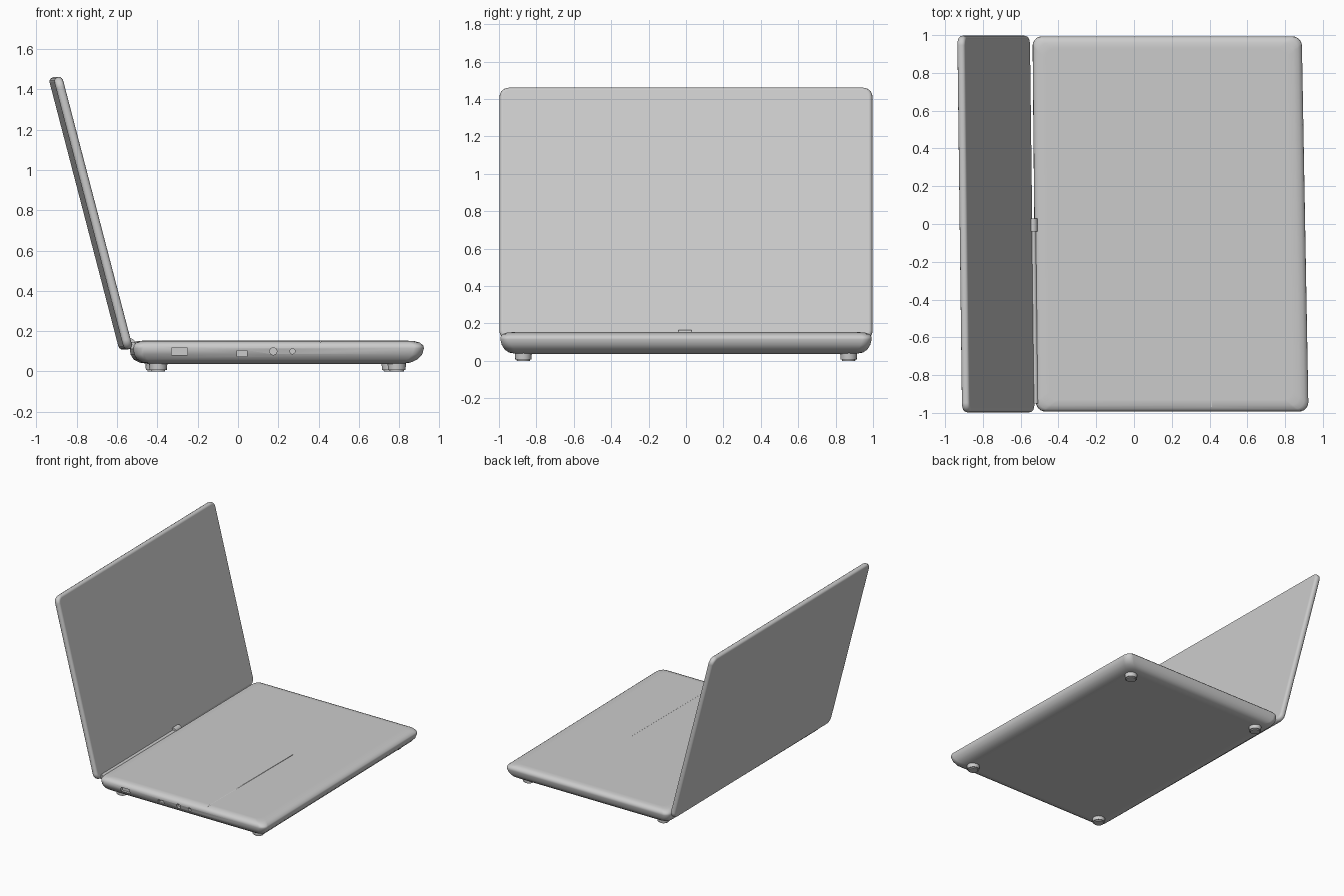
import bpy, bmesh, math
from mathutils import Matrix, Vector

cube = bpy.data.objects.get("Cube")
if cube:
    bpy.data.objects.remove(cube, do_unlink=True)

grey = bpy.data.materials.new("light grey")
grey.use_nodes = True
grey.diffuse_color = (0.6, 0.6, 0.6, 1)
grey.node_tree.nodes["Principled BSDF"].inputs["Base Color"].default_value = (0.6, 0.6, 0.6, 1)


def finish(name, bm, angle=50):
    """Turn a bmesh into a smooth grey object."""
    bmesh.ops.recalc_face_normals(bm, faces=bm.faces)
    mesh = bpy.data.meshes.new(name)
    bm.to_mesh(mesh)
    bm.free()
    mesh.materials.append(grey)
    obj = bpy.data.objects.new(name, mesh)
    bpy.context.collection.objects.link(obj)
    bpy.ops.object.select_all(action="DESELECT")
    obj.select_set(True)
    bpy.context.view_layer.objects.active = obj
    bpy.ops.object.shade_smooth_by_angle(angle=math.radians(angle))
    return obj


def rounded_rect(x0, x1, half_y, r, steps=6):
    """Outline points of a rectangle with round corners."""
    corners = [(x1 - r, half_y - r), (x0 + r, half_y - r),
               (x0 + r, r - half_y), (x1 - r, r - half_y)]
    for i, (cx, cy) in enumerate(corners):
        for s in range(steps + 1):
            a = (i + s / steps) * math.pi / 2
            yield cx + r * math.cos(a), cy + r * math.sin(a)


def slab(levels, warp):
    """Loft stacked rounded outlines (z, x0, x1, half_y, radius)."""
    bm = bmesh.new()
    rings = []
    for z, x0, x1, half_y, r in levels:
        rings.append([bm.verts.new(warp(Vector((x, y, z))))
                      for x, y in rounded_rect(x0, x1, half_y, r)])
    for low, high in zip(rings, rings[1:]):
        for i in range(len(low)):
            j = (i + 1) % len(low)
            bm.faces.new((low[i], low[j], high[j], high[i]))
    bm.faces.new(rings[0])
    bm.faces.new(rings[-1])
    return bm


def weighted(obj):
    obj.modifiers.new("even shading", "WEIGHTED_NORMAL").keep_sharp = True


# Keyboard half, with a slightly skewed outline and a scooped underside
def skew_base(p):
    return Vector((p.x - p.y * (0.0125 + 0.006 * p.x), p.y, p.z))


base = finish("base", slab([
    (0.036, -0.43, 0.79, 0.90, 0.04),
    (0.044, -0.48, 0.84, 0.945, 0.05),
    (0.060, -0.51, 0.875, 0.97, 0.05),
    (0.085, -0.525, 0.897, 0.985, 0.05),
    (0.115, -0.528, 0.906, 0.993, 0.05),
    (0.130, -0.526, 0.902, 0.991, 0.05),
    (0.143, -0.515, 0.885, 0.98, 0.05),
    (0.150, -0.495, 0.86, 0.96, 0.05),
    (0.153, -0.46, 0.82, 0.93, 0.05),
], skew_base))


def cut(name, size, loc, round_hole=False):
    """Recess the base with a hidden cutter."""
    bm = bmesh.new()
    if round_hole:
        bmesh.ops.create_cone(bm, cap_ends=True, segments=16, radius1=0.5, radius2=0.5, depth=1,
                              matrix=Matrix.Rotation(math.pi / 2, 4, "X"))
    else:
        bmesh.ops.create_cube(bm, size=1)
    bmesh.ops.transform(bm, verts=bm.verts,
                        matrix=Matrix.Translation(loc) @ Matrix.Diagonal((*size, 1)))
    cutter = finish(name, bm)
    cutter.hide_render = True
    cutter.hide_set(True)
    cutter.display_type = "WIRE"
    mod = base.modifiers.new(name, "BOOLEAN")
    mod.operation = "DIFFERENCE"
    mod.object = cutter


# Ports in the side and the fine seam in the top
cut("wide_port_cutter", (0.08, 0.05, 0.035), (-0.29, -0.99, 0.1))
cut("middle_port_cutter", (0.05, 0.05, 0.03), (0.02, -0.99, 0.09))
cut("round_port_cutter", (0.036, 0.05, 0.036), (0.175, -0.99, 0.1), True)
cut("small_port_cutter", (0.026, 0.05, 0.026), (0.27, -0.99, 0.1), True)
cut("seam_cutter", (0.004, 1.1, 0.012), (0.41, -0.45, 0.153))
weighted(base)

# Screen half, leaning back from the hinge
lean = math.radians(14.6)
tilt = Matrix(((-math.sin(lean), 0, math.cos(lean)), (0, -1, 0),
               (math.cos(lean), 0, math.sin(lean))))


def place_screen(p):
    q = tilt @ p + Vector((-0.555, 0, 0.11))
    q.x -= 0.0125 * q.y
    return q


screen = finish("screen", slab([
    (z, inset, 1.395 - inset, 0.997 - inset, 0.05 - inset)
    for z, inset in [(-0.022, 0.02), (-0.019, 0.01), (-0.012, 0.003), (0, 0),
                     (0.012, 0.003), (0.019, 0.01), (0.022, 0.02)]
], place_screen))
weighted(screen)


# Hinge rod along one half of the joint, ending in a small knuckle
def rod(name, radius, y0, y1, x, z):
    bm = bmesh.new()
    bmesh.ops.create_cone(bm, cap_ends=True, segments=16, radius1=radius, radius2=radius,
                          depth=y1 - y0, matrix=Matrix.Translation((x, (y0 + y1) / 2, z))
                          @ Matrix.Rotation(math.pi / 2, 4, "X"))
    for v in bm.verts:
        v.co.x -= 0.0125 * v.co.y
    return finish(name, bm)


rod("hinge_rod", 0.018, -0.95, 0.03, -0.535, 0.128)
rod("hinge_knuckle", 0.024, -0.04, 0.03, -0.535, 0.14)

# Four rubber feet
for side, y in (("right", -0.87), ("left", 0.87)):
    for end, x in (("back", -0.405), ("front", 0.773)):
        bm = bmesh.new()
        bmesh.ops.create_cone(bm, cap_ends=True, segments=16, radius1=0.043, radius2=0.046,
                              depth=0.045, matrix=Matrix.Translation(
                                  skew_base(Vector((x, y, 0.0225)))))
        rim = [e for e in bm.edges if all(v.co.z < 0.01 for v in e.verts)]
        bmesh.ops.bevel(bm, geom=rim, offset=0.008, segments=2, affect="EDGES")
        finish(f"{side}_{end}_foot", bm)
